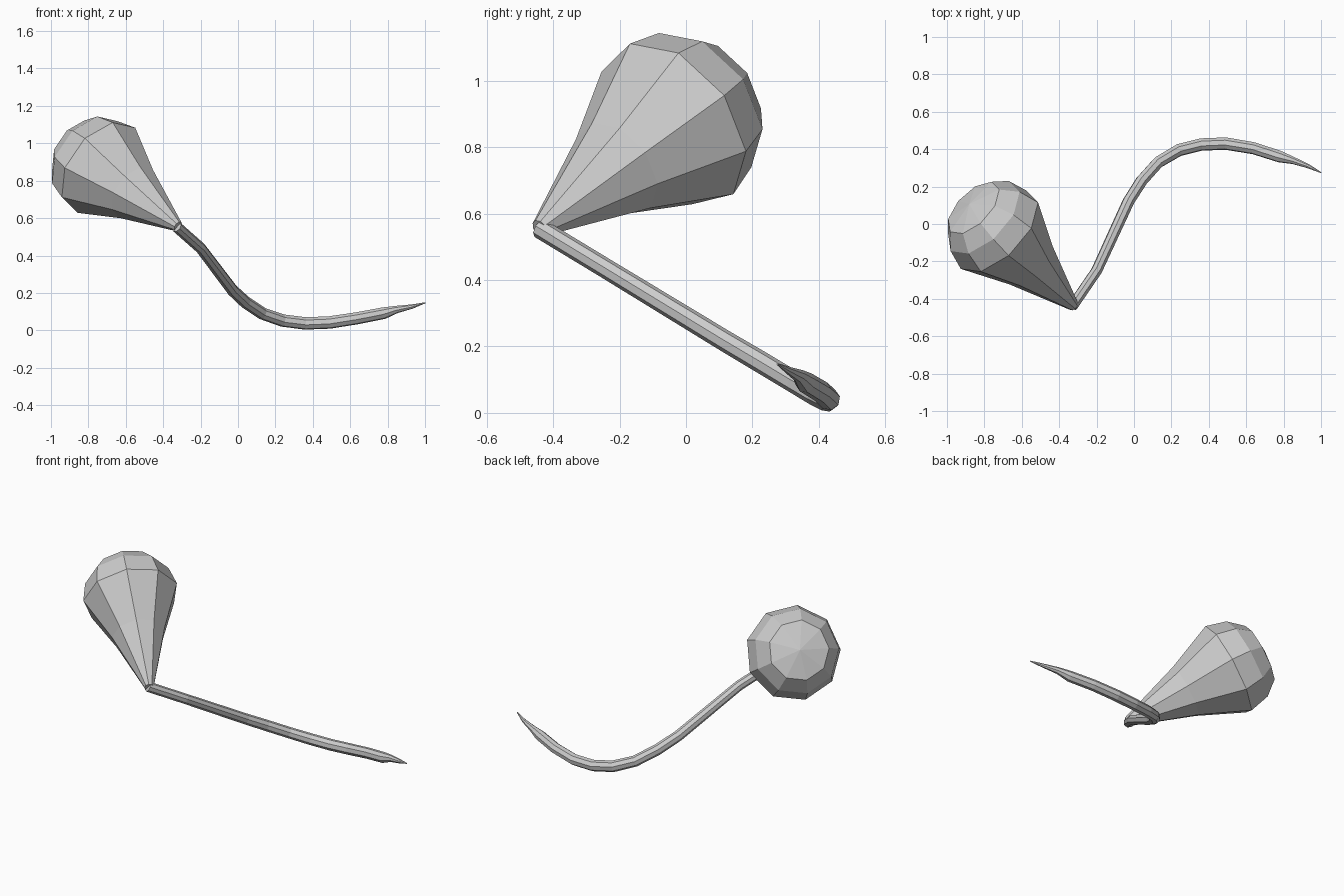
import bpy, bmesh
from math import cos, sin, tau
from mathutils import Vector

if "Cube" in bpy.data.objects:
    bpy.data.objects.remove(bpy.data.objects["Cube"])


def loft(name, rings, sides, tip=None):
    """Skin rings of (centre, u axis, v axis, radius); close both ends."""
    bm = bmesh.new()
    loops = []
    for c, u, v, r in rings:
        loops.append([bm.verts.new(c + r * (u * cos(tau * i / sides) + v * sin(tau * i / sides)))
                      for i in range(sides)])
    for a, b in zip(loops, loops[1:]):
        for i in range(sides):
            j = (i + 1) % sides
            bm.faces.new((a[i], a[j], b[j], b[i]))
    bm.faces.new(loops[0][::-1])
    if tip is None:
        bm.faces.new(loops[-1])
    else:
        p = bm.verts.new(tip)
        for i in range(sides):
            bm.faces.new((loops[-1][i], loops[-1][(i + 1) % sides], p))
    bmesh.ops.recalc_face_normals(bm, faces=bm.faces)
    mesh = bpy.data.meshes.new(name)
    bm.to_mesh(mesh)
    bm.free()
    ob = bpy.data.objects.new(name, mesh)
    bpy.context.collection.objects.link(ob)
    return ob


# Balloon bulb: nine-sided profile along a tilted axis
neck = Vector((-0.32, -0.44, 0.555))
belly = Vector((-0.73, -0.04, 0.87))
length = (belly - neck).length
axis = (belly - neck).normalized()
u = Vector((-1, -1, 0))
u = (u - axis * u.dot(axis)).normalized()
v = axis.cross(u)
if v.z < 0:
    v = -v
profile = [(0.0, 0.028), (0.575 * length, 0.158), (length, 0.28),
           (length + 0.12, 0.25), (length + 0.205, 0.178)]
loft("balloon", [(neck + axis * d, u, v, r) for d, r in profile], 9,
     neck + axis * (length + 0.24))

# Trailing string: curved tube that tapers to a thin tip
path = [(-0.33, -0.44, 0.555, .03), (-0.2, -0.25, 0.44, .03), (-0.03, 0.12, 0.215, .032),
        (0.04, 0.23, 0.15, .033), (0.13, 0.33, 0.09, .033), (0.24, 0.395, 0.052, .034),
        (0.36, 0.425, 0.037, .034), (0.49, 0.43, 0.042, .034), (0.64, 0.405, 0.065, .033),
        (0.78, 0.36, 0.092, .032), (0.85, 0.34, 0.112, .02), (0.93, 0.31, 0.127, .012),
        (1.0, 0.275, 0.147, .003)]
pts = [Vector(p[:3]) for p in path]
normal = Vector((0, 0.53, 0.85)).normalized()
rings = []
for i, p in enumerate(pts):
    t = (pts[min(i + 1, len(pts) - 1)] - pts[max(i - 1, 0)]).normalized()
    n = (normal - t * normal.dot(t)).normalized()
    rings.append((p, n, t.cross(n), path[i][3]))
loft("string", rings, 8)
